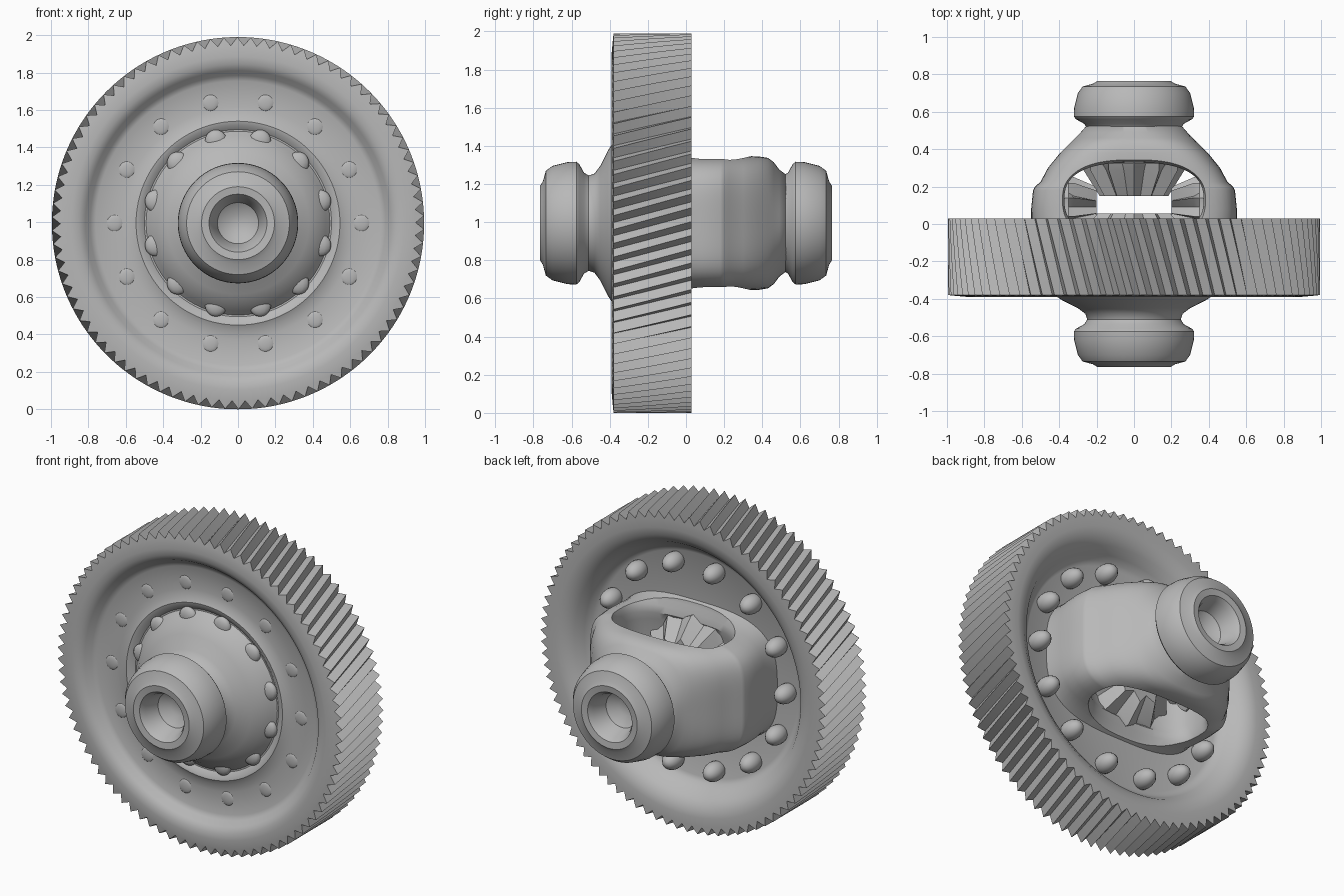
import bpy, bmesh
from math import pi, cos, sin

if "Cube" in bpy.data.objects:
    bpy.data.objects.remove(bpy.data.objects["Cube"])

CENTRE = (0, 0, 0.995)

steel = bpy.data.materials.new("plain grey steel")
steel.use_nodes = True
COLOUR = (0.48, 0.48, 0.48, 1)
steel.diffuse_color = COLOUR
steel.node_tree.nodes["Principled BSDF"].inputs["Base Color"].default_value = COLOUR


def finish(name, bm, angle=35):
    """Turn a bmesh into a shaded object on the gear axis."""
    bmesh.ops.recalc_face_normals(bm, faces=bm.faces)
    mesh = bpy.data.meshes.new(name)
    bm.to_mesh(mesh)
    bm.free()
    mesh.materials.append(steel)
    obj = bpy.data.objects.new(name, mesh)
    obj.location = CENTRE
    bpy.context.collection.objects.link(obj)
    smooth(obj, angle)
    return obj


def smooth(obj, angle):
    bpy.ops.object.select_all(action='DESELECT')
    obj.select_set(True)
    bpy.context.view_layer.objects.active = obj
    bpy.ops.object.shade_smooth_by_angle(angle=angle * pi / 180)


def loft(name, rings, segments=64, twist=0.0, angle=35):
    """Skin rings along y: (y, half width, half height, squareness, tooth depth)."""
    bm = bmesh.new()
    loops = []
    for y, rx, *rest in rings:
        rz, power, depth = (rest + [rx, 2, 0][len(rest):])
        loop = []
        for j in range(segments):
            a = 2 * pi * j / segments + twist * y
            c, s = cos(a), sin(a)
            k = (abs(c) ** power + abs(s) ** power) ** (-1 / power)
            cut = depth if j % 2 else 0
            loop.append(bm.verts.new(((rx - cut) * c * k, y, (rz - cut) * s * k)))
        loops.append(loop)
    for a, b in zip(loops, loops[1:]):
        for j in range(segments):
            n = (j + 1) % segments
            bm.faces.new((a[j], a[n], b[n], b[j]))
    bm.faces.new(loops[0])
    bm.faces.new(loops[-1])
    return finish(name, bm, angle)


def studs(name, count, radius, y, size, height, phase=0.0):
    """A circle of rounded bolt heads."""
    bm = bmesh.new()
    for i in range(count):
        a = 2 * pi * i / count + phase
        new = bmesh.ops.create_uvsphere(bm, u_segments=14, v_segments=10, radius=1)["verts"]
        bmesh.ops.scale(bm, vec=(size, height, size), verts=new)
        bmesh.ops.translate(bm, vec=(radius * cos(a), y, radius * sin(a)), verts=new)
    return finish(name, bm, 60)


# Helical gear wheel with dished faces
TIP, DEPTH = 0.995, 0.045
teeth_rows = [(-0.38 + 0.082 * i, TIP, TIP, 2, DEPTH) for i in range(6)]
loft("gear_wheel",
     [(-0.31, 0.3), (-0.31, 0.50), (-0.33, 0.525), (-0.335, 0.545), (-0.32, 0.575),
      (-0.315, 0.62), (-0.315, 0.76), (-0.33, 0.79), (-0.365, 0.815), (-0.385, 0.85),
      (-0.39, 0.89), (-0.385, 0.945)]
     + teeth_rows
     + [(0.03, 0.945), (0.03, 0.89), (0.02, 0.84), (-0.015, 0.79), (-0.065, 0.755),
        (-0.10, 0.73), (-0.115, 0.70), (-0.115, 0.3)],
     segments=172, twist=0.28)

# Bolt heads on both faces
studs("rear_bolts", 14, 0.64, -0.08, 0.058, 0.085)
studs("front_bolt_ends", 14, 0.66, -0.312, 0.045, 0.01)
studs("front_flange_lugs", 12, 0.455, -0.325, 0.06, 0.03, pi / 12)


# Bearing collar with a blind bore, used at both ends
def collar(name, s, neck):
    ends = [(0.51, 0.25), (0.535, 0.265), (0.56, 0.31), (0.575, 0.322), (0.62, 0.32),
            (0.70, 0.30), (0.735, 0.275), (0.75, 0.22), (0.765, 0.195), (0.76, 0.155),
            (0.73, 0.135), (0.64, 0.11), (0.60, 0.05)]
    loft(name, neck + [(s * y, r) for y, r in ends])


collar("front_hub", -1, [(-0.30, 0.50), (-0.335, 0.47), (-0.375, 0.435), (-0.41, 0.38),
                         (-0.45, 0.30), (-0.48, 0.26)])
collar("rear_hub", 1, [(0.42, 0.26), (0.48, 0.26)])

# Carrier cage, squared off above and below
carrier = loft("carrier_cage",
               [(-0.13, 0.56, 0.41, 3), (-0.07, 0.55, 0.38, 3.5), (0.00, 0.55, 0.36, 4.2),
                (0.08, 0.55, 0.352, 4.6), (0.18, 0.54, 0.352, 4.6), (0.20, 0.53, 0.352, 4.6),
                (0.225, 0.50, 0.352, 4.5), (0.30, 0.46, 0.352, 4.2), (0.38, 0.395, 0.35, 3.7),
                (0.43, 0.345, 0.342, 3.2), (0.46, 0.315, 0.32, 2.8), (0.49, 0.285, 0.28, 2.3),
                (0.53, 0.25, 0.25, 2)], segments=96, angle=50)

# Oval window cutter running from top to bottom, flared at both mouths
half = [(0.50, 0.43, 0.25), (0.37, 0.40, 0.222), (0.335, 0.382, 0.206),
        (0.29, 0.372, 0.198), (0.24, 0.372, 0.225)]
window = loft("window_cutter",
              [(-d, w, h, 2.6) for d, w, h in half]
              + [(d, w, h, 2.6) for d, w, h in reversed(half)], segments=64)
window.rotation_euler.x = pi / 2
window.location.y = 0.13
window.hide_render = True
cut = carrier.modifiers.new("window", 'BOOLEAN')
cut.operation = 'DIFFERENCE'
cut.solver = 'EXACT'
cut.object = window
bpy.context.view_layer.update()
bpy.context.view_layer.objects.active = carrier
bpy.ops.object.modifier_apply(modifier="window")
bpy.data.objects.remove(window)
smooth(carrier, 50)


# Bevel gears inside the cage
def bevel_gear(name, base, tip, radius, count):
    step = tip - base
    return loft(name, [(base, radius * 0.9), (base + step * 0.25, radius, radius, 2, 0.03),
                       (base + step * 0.4, radius, radius, 2, 0.06),
                       (tip, radius * 0.68, radius * 0.68, 2, 0.05), (tip, radius * 0.35)],
                segments=count * 2, angle=25)


bevel_gear("rear_side_gear", 0.38, 0.15, 0.27, 12)
bevel_gear("front_side_gear", -0.12, 0.055, 0.33, 12)
for side, turn in (("left", -pi / 2), ("right", pi / 2)):
    pinion = bevel_gear(side + "_pinion", 0.40, 0.20, 0.16, 10)
    pinion.rotation_euler.z = turn
    pinion.location.y = 0.09
